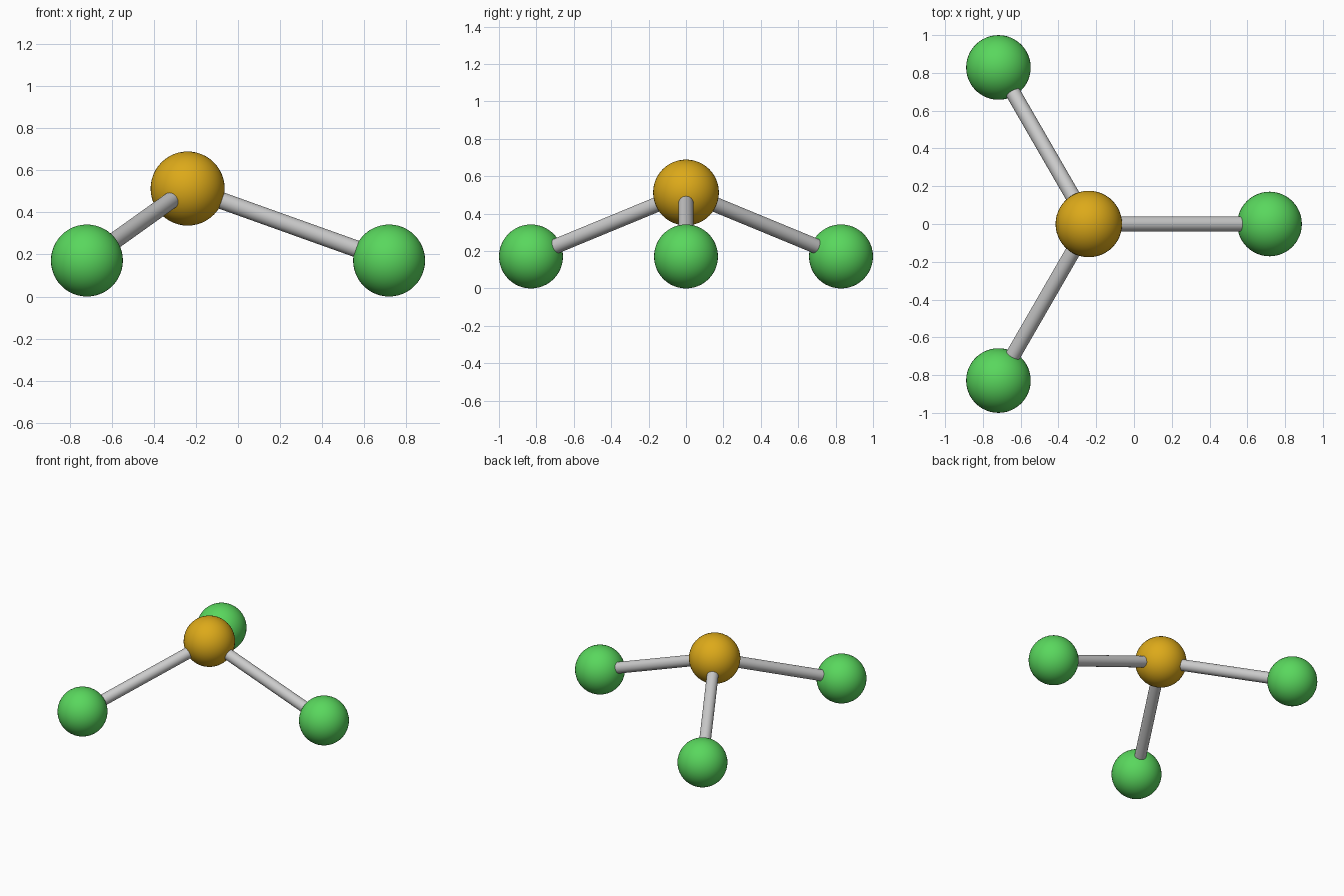
import bpy
from math import cos, sin, radians
from mathutils import Vector

if "Cube" in bpy.data.objects:
    bpy.data.objects.remove(bpy.data.objects["Cube"])

REACH = 0.957          # horizontal distance from centre atom to outer atoms
R_OUTER, R_CENTRE, R_BOND = 0.171, 0.176, 0.04


def material(name, rgb):
    m = bpy.data.materials.new(name)
    m.diffuse_color = (*rgb, 1)
    m.use_nodes = True
    m.node_tree.nodes["Principled BSDF"].inputs["Base Color"].default_value = m.diffuse_color
    return m


def finish(name, mat=None):
    ob = bpy.context.object
    ob.name = name
    if mat:
        ob.data.materials.append(mat)
    bpy.ops.object.shade_smooth_by_angle()
    return ob


def atom(name, pos, radius, mat):
    bpy.ops.mesh.primitive_uv_sphere_add(segments=48, ring_count=24, radius=radius, location=pos)
    return finish(name, mat)


def bond(name, a, b):
    d = b - a
    bpy.ops.mesh.primitive_cylinder_add(vertices=32, radius=R_BOND, depth=d.length,
                                        location=(a + b) / 2,
                                        rotation=d.to_track_quat('Z', 'Y').to_euler())
    return finish(name)


gold = material("gold", (0.72, 0.40, 0.01))
green = material("green", (0.10, 0.68, 0.11))

# Raised central atom
centre = Vector((-REACH / 4, 0, 0.513))
atom("centre_atom", centre, R_CENTRE, gold)

# Three outer atoms and their bonds, spaced evenly around the centre
for i in range(3):
    a = radians(120 * i)
    p = Vector((centre.x + REACH * cos(a), REACH * sin(a), R_OUTER))
    atom(f"outer_atom_{i + 1}", p, R_OUTER, green)
    bond(f"bond_{i + 1}", centre, p)
